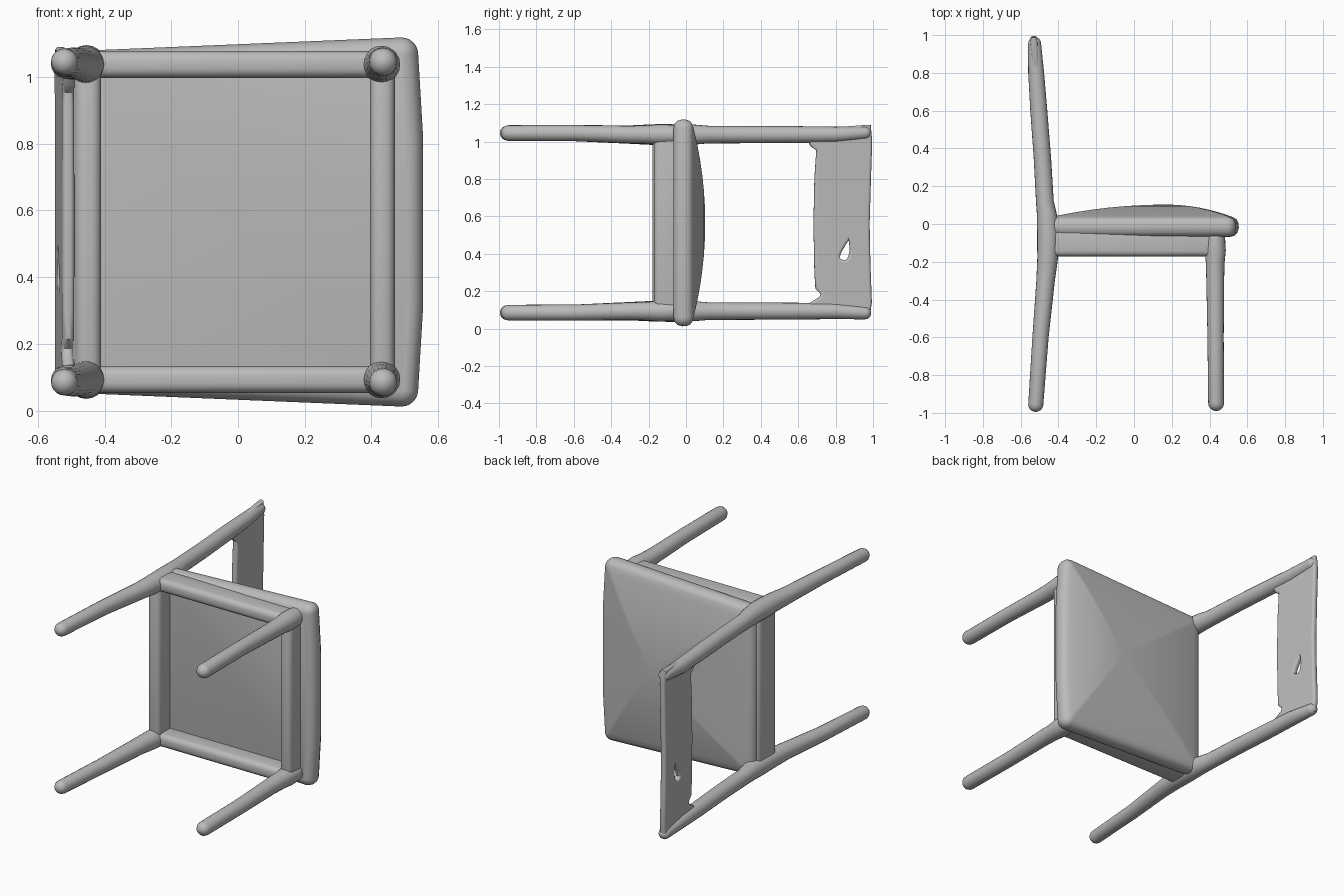
import bpy, bmesh, math
from mathutils import Matrix, Vector

if "Cube" in bpy.data.objects:
    bpy.data.objects.remove(bpy.data.objects["Cube"])

grey = bpy.data.materials.new("soft grey")
grey.diffuse_color = (0.5, 0.5, 0.5, 1)
grey.use_nodes = True
grey.node_tree.nodes["Principled BSDF"].inputs["Base Color"].default_value = grey.diffuse_color
MID = 0.565  # mirror height: the chair lies on its side, its width runs along z


def finish(name, bm):
    bmesh.ops.recalc_face_normals(bm, faces=bm.faces)
    me = bpy.data.meshes.new(name)
    bm.to_mesh(me)
    bm.free()
    me.materials.append(grey)
    for p in me.polygons:
        p.use_smooth = True
    ob = bpy.data.objects.new(name, me)
    bpy.context.collection.objects.link(ob)
    return ob


def loft(bm, rings):
    """Skin closed rings of points and cap both ends."""
    loops = [[bm.verts.new(p) for p in r] for r in rings]
    n = len(loops[0])
    for a, b in zip(loops, loops[1:]):
        for i in range(n):
            bm.faces.new((a[i], a[(i + 1) % n], b[(i + 1) % n], b[i]))
    bm.faces.new(loops[0])
    bm.faces.new(loops[-1])


def round_leg(name, stations, n=20):
    """Round bar along y from (y, x, z, radius) stations, with domed ends."""
    y, x, z, r = stations[0]
    dome = [(y + r * (1 - math.cos(a)), x, z, r * math.sin(a)) for a in (0.15, 0.5, 0.85, 1.2)]
    ye, xe, ze, re = stations[-1]
    tip = [(ye - re * (1 - math.cos(a)), xe, ze, re * math.sin(a)) for a in (1.2, 0.85, 0.5, 0.15)]
    body = [(y + r, x, z, r)] + stations[1:-1] + [(ye - re, xe, ze, re)]
    bm = bmesh.new()
    loft(bm, [[(sx + sr * math.cos(2 * math.pi * i / n), sy, sz + sr * math.sin(2 * math.pi * i / n))
               for i in range(n)] for sy, sx, sz, sr in dome + body + tip])
    return finish(name, bm)


def rail(name, lo, hi, bevel=0.03):
    """Soft-edged bar between two corners."""
    bm = bmesh.new()
    lo, hi = Vector(lo), Vector(hi)
    bmesh.ops.create_cube(bm, size=1, matrix=Matrix.Translation((lo + hi) / 2)
                          @ Matrix.Diagonal((*(hi - lo), 1)))
    bmesh.ops.bevel(bm, geom=bm.edges[:], offset=bevel, segments=4, profile=0.5, affect='EDGES')
    return finish(name, bm)


# Seat: rounded trapezoid outline, rolled edge and a crowned top
def outline(inset):
    pts = []
    for sx, sz, start in ((1, 1, 0), (-1, 1, 90), (-1, -1, 180), (1, -1, 270)):
        r = 0.05
        cx = 0.54 - r if sx > 0 else -0.475 + r
        half = 0.553 if sx > 0 else 0.515
        cz = MID + sz * (half - r)
        for k in range(7):
            a = math.radians(start + 15 * k)
            rr = r - inset
            pts.append((cx + rr * math.cos(a), cz + rr * math.sin(a)))
        if sx > 0 and sz < 0:  # gentle bow of the front edge
            pts += [(0.555 - inset, MID + t) for t in (-0.25, 0, 0.25)]
    return pts


bm = bmesh.new()
rings = [[(x, y, z) for x, z in outline(i)] for y, i in
         ((-0.068, 0.045), (-0.063, 0.025), (-0.045, 0.007), (-0.02, 0), (0.005, 0.002),
          (0.025, 0.012), (0.036, 0.03))]
edge, cx = outline(0.03), 0.17
for t in (0.94, 0.86, 0.76, 0.64, 0.5, 0.34, 0.16, 0.04):
    y = 0.036 + 0.067 * (1 - t ** 2)
    rings.append([(cx + (x - cx) * t, y, MID + (z - MID) * t) for x, z in edge])
loft(bm, rings)
finish("seat", bm)

# Legs and back posts, mirrored about the middle of the seat
for side, s in (("lower", -1), ("upper", 1)):
    foot, top = MID + s * 0.48, MID + s * 0.472
    round_leg(side + "_front_leg", [
        (-0.99, 0.435, foot, 0.042), (-0.6, 0.432, foot, 0.043), (-0.3, 0.43, top, 0.047),
        (-0.2, 0.43, top, 0.05), (-0.14, 0.43, top, 0.056), (0.02, 0.43, top, 0.05)])
    round_leg(side + "_back_leg_and_post", [
        (-0.995, -0.52, foot, 0.04), (-0.6, -0.495, foot, 0.043), (-0.3, -0.468, top, 0.049),
        (-0.18, -0.457, top, 0.055), (-0.05, -0.455, top, 0.058), (0.05, -0.461, top, 0.053),
        (0.12, -0.472, top, 0.047), (0.35, -0.485, top, 0.046), (0.6, -0.504, top, 0.045),
        (0.8, -0.518, top, 0.042), (0.99, -0.526, MID + s * 0.482, 0.034)])
    # Side rail of the seat frame
    zc = MID + s * 0.472
    rail(side + "_side_rail", (-0.46, -0.172, zc - 0.04), (0.44, -0.03, zc + 0.04))

# Front and back rails of the seat frame
rail("front_rail", (0.395, -0.172, 0.09), (0.47, -0.03, 1.04))
rail("back_rail", (-0.49, -0.178, 0.09), (-0.41, -0.0, 1.04))

# Backrest panel: flat outline with a teardrop hole and a rounded rim
cu = bpy.data.curves.new("backrest_panel", 'CURVE')
cu.dimensions, cu.fill_mode = '2D', 'BOTH'
cu.extrude, cu.bevel_depth, cu.bevel_resolution = 0.004, 0.014, 3
shape = [(0.76, 0.07), (0.97, 0.075), (0.98, 0.14), (0.972, 0.35), (0.968, 0.56), (0.975, 0.8),
         (0.982, 1.0), (0.975, 1.075), (0.76, 1.06), (0.66, 1.02), (0.675, 0.985), (0.71, 0.96),
         (0.708, 0.92), (0.7, 0.8), (0.695, 0.56), (0.7, 0.3), (0.705, 0.22), (0.735, 0.19),
         (0.725, 0.16), (0.66, 0.12)]
hole = [(0.87, 0.5), (0.845, 0.46), (0.815, 0.41), (0.805, 0.375), (0.825, 0.355),
        (0.86, 0.352), (0.88, 0.375), (0.89, 0.42), (0.885, 0.47)]
for pts in (shape, hole):
    sp = cu.splines.new('POLY')
    sp.points.add(len(pts) - 1)
    for p, (y, z) in zip(sp.points, pts):
        p.co = (y - 0.84, z, 0, 1)
    sp.use_cyclic_u = True
cu.materials.append(grey)
panel = bpy.data.objects.new("backrest_panel", cu)
bpy.context.collection.objects.link(panel)
stand = Matrix(((0, 0, 1, 0), (1, 0, 0, 0), (0, 1, 0, 0), (0, 0, 0, 1)))
panel.matrix_world = Matrix.Translation((-0.52, 0.84, 0)) @ Matrix.Rotation(0.08, 4, 'Z') @ stand
bpy.context.view_layer.objects.active = panel
panel.select_set(True)
bpy.ops.object.convert(target='MESH')
bpy.ops.object.shade_smooth_by_angle(angle=math.radians(40))
